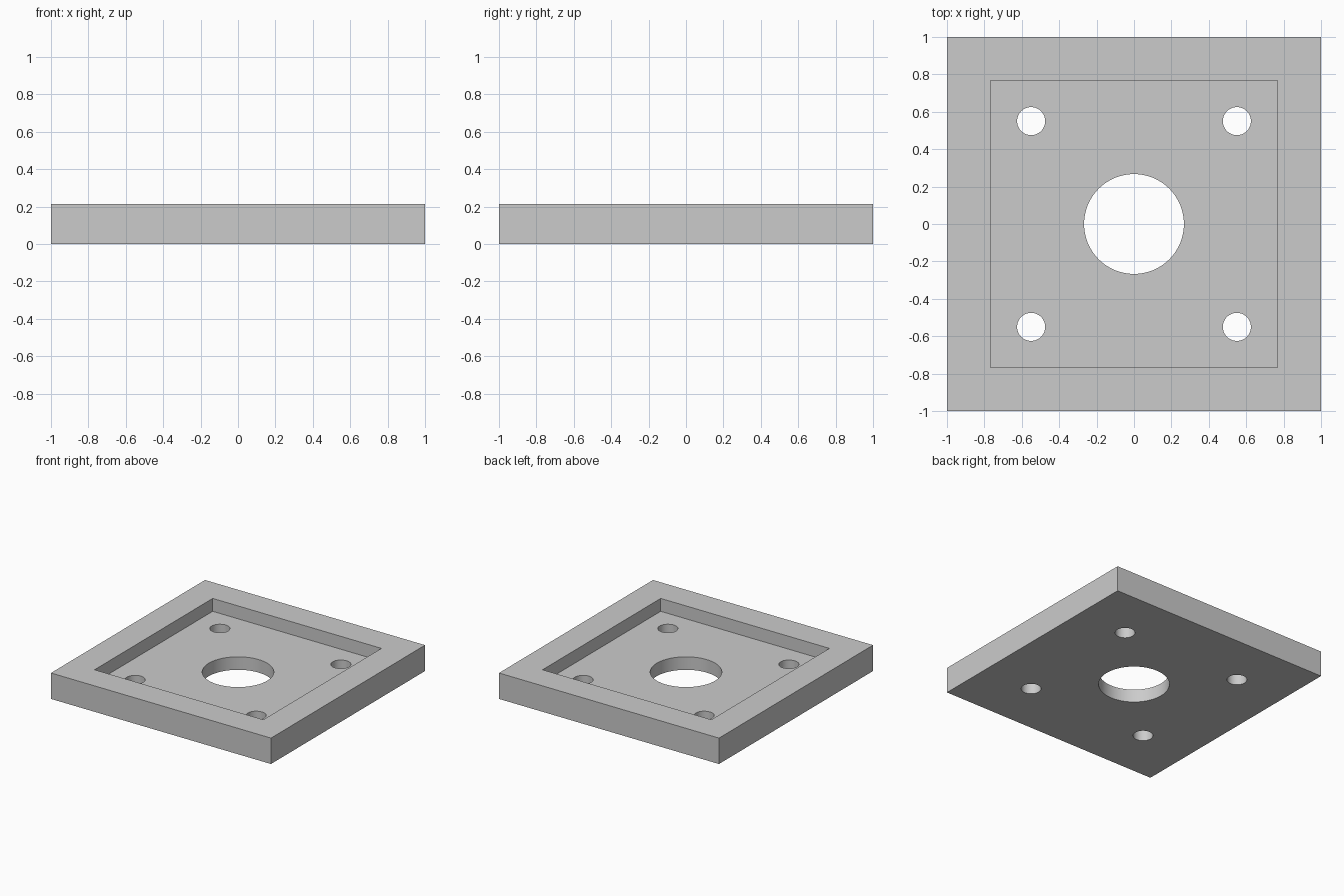
import bpy
import math

cube = bpy.data.objects.get("Cube")
if cube:
    bpy.data.objects.remove(cube, do_unlink=True)

HEIGHT = 0.213
FLOOR = 0.107       # floor level of the recess
RECESS = 0.767      # half width of the recess
BOLT = 0.55         # bolt hole offset from the centre

grey = bpy.data.materials.new("light_grey")
grey.use_nodes = True
colour = (0.6, 0.6, 0.6, 1)
grey.diffuse_color = colour
grey.node_tree.nodes["Principled BSDF"].inputs["Base Color"].default_value = colour


def box(name, half, z0, z1):
    bpy.ops.mesh.primitive_cube_add(size=1, location=(0, 0, (z0 + z1) / 2))
    ob = bpy.context.object
    ob.name = name
    ob.scale = (2 * half, 2 * half, z1 - z0)
    bpy.ops.object.transform_apply(location=True, rotation=False, scale=True)
    ob.data.materials.append(grey)
    return ob


def hole(name, x, y, radius):
    bpy.ops.mesh.primitive_cylinder_add(vertices=64, radius=radius, depth=1,
                                        location=(x, y, 0))
    ob = bpy.context.object
    ob.name = name
    ob.data.materials.append(grey)
    return ob


# Square plate
plate = box("mounting_plate", 1, 0, HEIGHT)

# Square recess, centre bore and four bolt holes
cutters = [box("recess_cutter", RECESS, FLOOR, 1), hole("bore_cutter", 0, 0, 0.267)]
for sx in (-1, 1):
    for sy in (-1, 1):
        cutters.append(hole("bolt_hole_cutter", sx * BOLT, sy * BOLT, 0.075))

bpy.ops.object.select_all(action="DESELECT")
plate.select_set(True)
bpy.context.view_layer.objects.active = plate
for cutter in cutters:
    cutter.hide_render = True
    cut = plate.modifiers.new("cut", "BOOLEAN")
    cut.operation = "DIFFERENCE"
    cut.solver = "EXACT"
    cut.object = cutter
    bpy.ops.object.modifier_apply(modifier=cut.name)
    bpy.data.objects.remove(cutter, do_unlink=True)

# Smooth hole walls, sharp rims and corners
bpy.ops.object.shade_smooth_by_angle(angle=math.radians(30))
